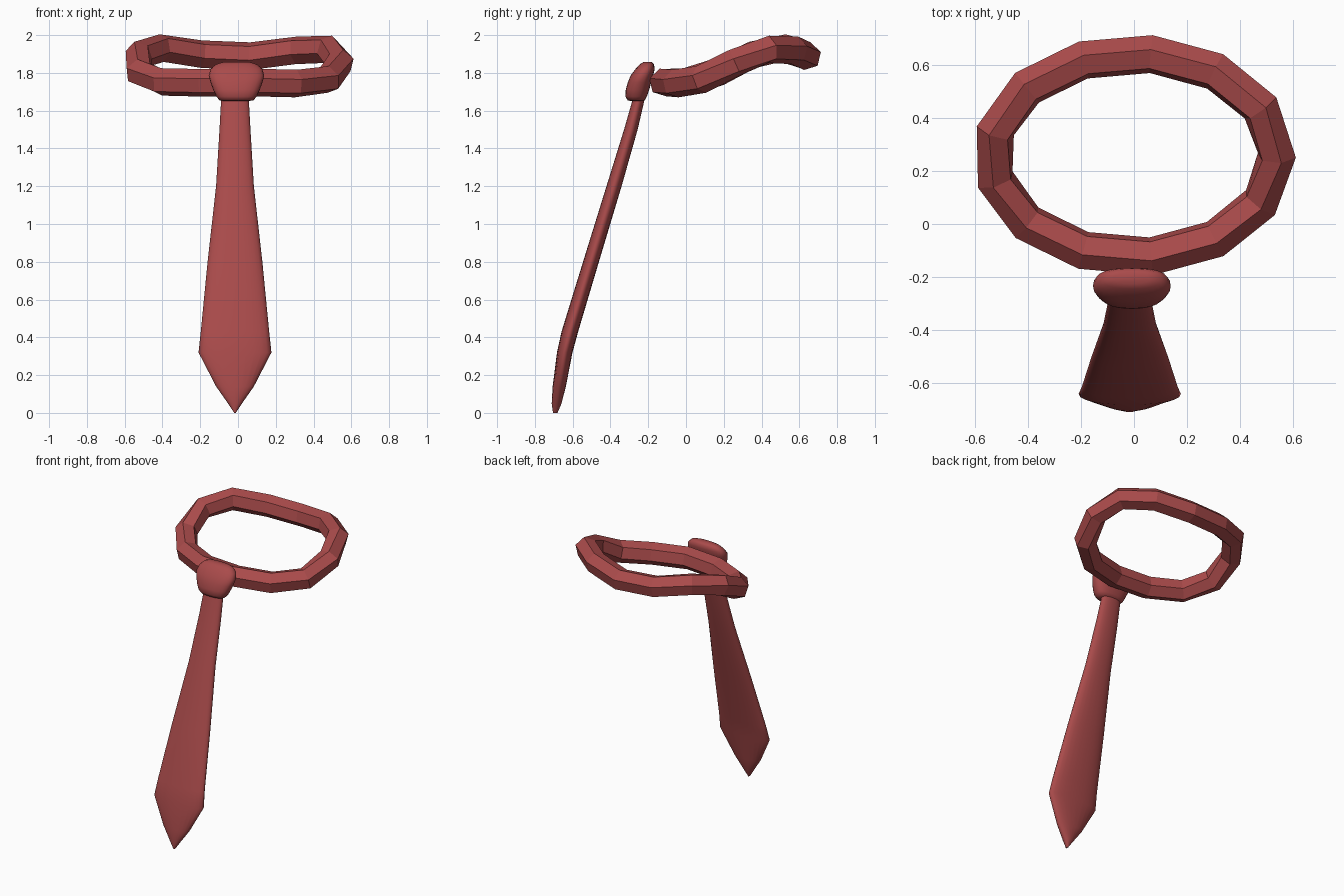
import bpy, bmesh, math
from mathutils import Vector

if "Cube" in bpy.data.objects:
    bpy.data.objects.remove(bpy.data.objects["Cube"])

red = bpy.data.materials.new("red_cloth")
red.diffuse_color = (0.4, 0.07, 0.07, 1)
red.use_nodes = True
red.node_tree.nodes["Principled BSDF"].inputs["Base Color"].default_value = red.diffuse_color


def loft(name, rings, closed=False, smooth=True):
    """Skin a list of vertex rings; a closed loft joins last to first, else it is capped."""
    bm = bmesh.new()
    vs = [[bm.verts.new(p) for p in r] for r in rings]
    n = len(vs[0])
    for i in range(len(vs) if closed else len(vs) - 1):
        a, b = vs[i], vs[(i + 1) % len(vs)]
        for j in range(n):
            k = (j + 1) % n
            bm.faces.new((a[j], a[k], b[k], b[j]))
    if not closed:
        bm.faces.new(vs[0])
        bm.faces.new(vs[-1])
    bmesh.ops.recalc_face_normals(bm, faces=bm.faces)
    me = bpy.data.meshes.new(name)
    bm.to_mesh(me)
    bm.free()
    me.materials.append(red)
    ob = bpy.data.objects.new(name, me)
    bpy.context.collection.objects.link(ob)
    if smooth:
        bpy.context.view_layer.objects.active = ob
        ob.select_set(True)
        bpy.ops.object.shade_smooth_by_angle(angle=math.radians(50))
        ob.select_set(False)
    return ob


def oval(z, hw, yc, hd, cx, power, tilt=0.0, n=24):
    """Superellipse section, optionally sheared upwards towards the back."""
    pts = []
    for i in range(n):
        a = 2 * math.pi * i / n
        c, s = math.cos(a), math.sin(a)
        x = math.copysign(abs(c) ** (2 / power), c) * hw
        y = math.copysign(abs(s) ** (2 / power), s) * hd
        pts.append((cx + x, yc + y, z + tilt * y))
    return pts


# collar: 13-sided loop with a hexagonal section, rising towards the back
HEIGHTS = [(-0.13, 1.75), (-0.05, 1.743), (0.08, 1.765), (0.17, 1.805), (0.26, 1.855),
           (0.35, 1.895), (0.44, 1.925), (0.51, 1.932), (0.575, 1.92), (0.65, 1.885)]


def height(y):
    y = min(max(y, HEIGHTS[0][0]), HEIGHTS[-1][0])
    for (y0, z0), (y1, z1) in zip(HEIGHTS, HEIGHTS[1:]):
        if y <= y1:
            return z0 + (z1 - z0) * (y - y0) / (y1 - y0)


N = 13
path = []
for i in range(N):
    a = 2 * math.pi * i / N
    y = 0.26 + 0.385 * math.sin(a)
    path.append(Vector((0.54 * math.cos(a), y, height(y))))
rings = []
for i, p in enumerate(path):
    t = (path[(i + 1) % N] - path[i - 1]).normalized()
    out = t.cross(Vector((0, 0, 1))).normalized()
    up = out.cross(t).normalized()
    rings.append([p + 0.075 * (out * math.cos(b) + up * math.sin(b))
                  for b in (math.radians(17 + 60 * k) for k in range(6))])
loft("collar_loop", rings, closed=True, smooth=False)

# knot: rounded, wider near the top, leaning with the tie
KNOT = [(1.65, 0.06, -0.262, 0.025), (1.655, 0.09, -0.264, 0.045), (1.675, 0.107, -0.264, 0.057),
        (1.71, 0.123, -0.257, 0.062), (1.75, 0.138, -0.246, 0.062), (1.785, 0.147, -0.234, 0.06),
        (1.82, 0.137, -0.217, 0.051), (1.845, 0.11, -0.207, 0.038), (1.857, 0.07, -0.204, 0.022)]
loft("knot", [oval(*s, -0.008, 2.5) for s in KNOT])

# hanging blade: widens downwards, then closes to a point
BLADE = [(1.72, 0.07, -0.235, 0.03), (1.5, 0.082, -0.292, 0.036), (1.2, 0.1, -0.381, 0.04),
         (0.8, 0.145, -0.503, 0.042), (0.43, 0.181, -0.615, 0.044), (0.32, 0.193, -0.642, 0.041),
         (0.14, 0.1, -0.671, 0.035), (0.05, 0.037, -0.685, 0.026), (0.0, 0.004, -0.692, 0.012)]
loft("tie_blade", [oval(*s, -0.016, 2.2) for s in BLADE])
